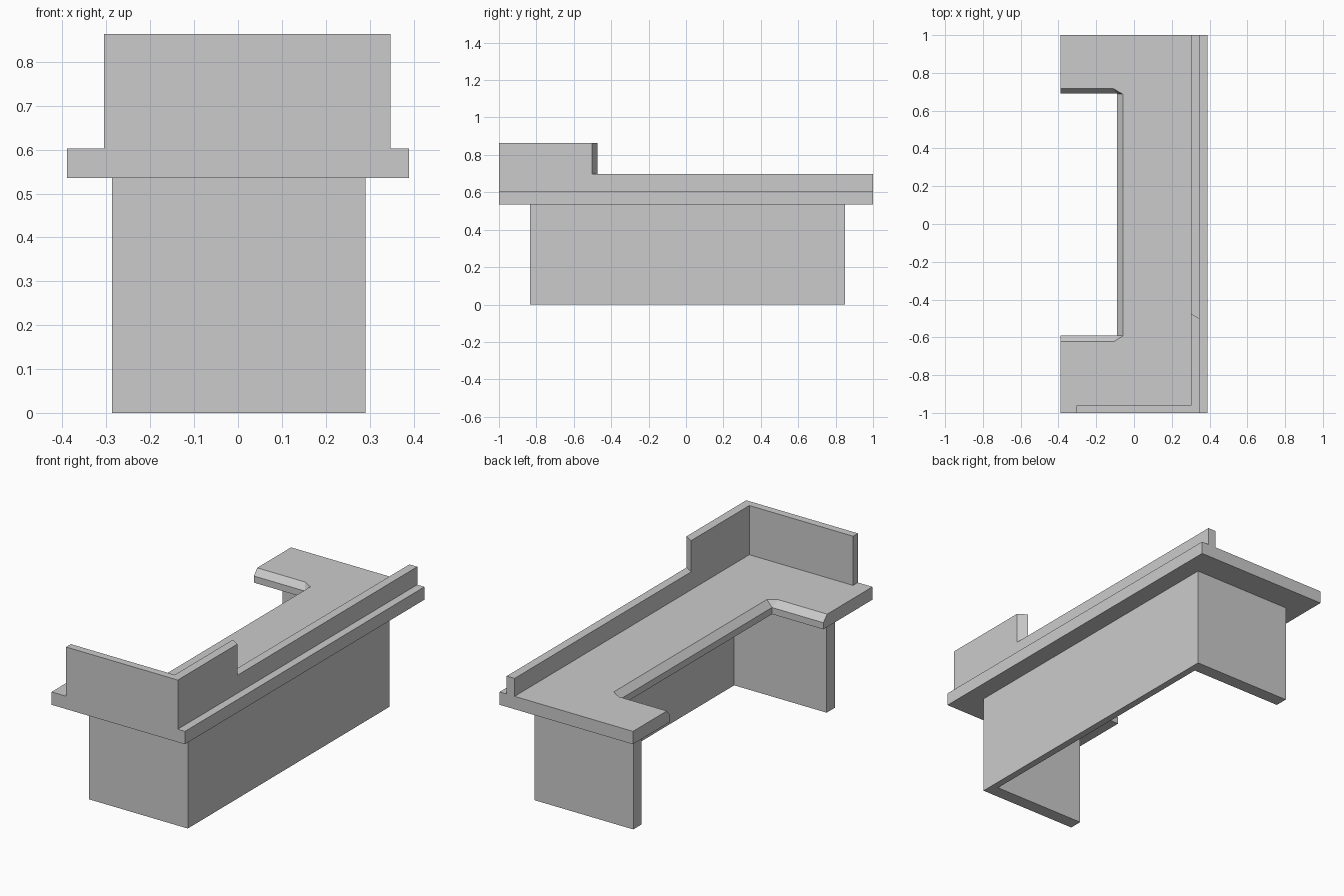
import bpy, bmesh

if "Cube" in bpy.data.objects:
    bpy.data.objects.remove(bpy.data.objects["Cube"])


def loft(name, rings):
    """Solid through stacked outlines: rings = [(z, [(x, y), ...]), ...], counter-clockwise."""
    bm = bmesh.new()
    loops = [[bm.verts.new((x, y, z)) for x, y in pts] for z, pts in rings]
    n = len(loops[0])
    for a, b in zip(loops, loops[1:]):
        for i in range(n):
            j = (i + 1) % n
            bm.faces.new((a[i], a[j], b[j], b[i]))
    bm.faces.new(loops[0][::-1])
    bm.faces.new(loops[-1])
    bmesh.ops.remove_doubles(bm, verts=bm.verts, dist=1e-4)
    bmesh.ops.recalc_face_normals(bm, faces=bm.faces)
    mesh = bpy.data.meshes.new(name)
    bm.to_mesh(mesh)
    bm.free()
    obj = bpy.data.objects.new(name, mesh)
    bpy.context.collection.objects.link(obj)
    return obj


def prism(name, pts, z0, z1):
    return loft(name, [(z0, pts), (z1, pts)])


W = 0.39                                   # half width of the counter
Z_UNDER, Z_CHAMFER, Z_TOP = 0.535, 0.57, 0.603

# U-shaped counter top with a chamfered inner edge (corner points doubled to merge)
outer = [(-W, -1), (W, -1), (W, 1), (-W, 1)]
lower = outer + [(-W, 0.69), (-0.09, 0.69), (-0.09, 0.69),
                 (-0.09, -0.59), (-0.09, -0.59), (-W, -0.59)]
upper = outer + [(-W, 0.717), (-0.11, 0.717), (-0.058, 0.687),
                 (-0.058, -0.592), (-0.105, -0.622), (-W, -0.622)]
loft("counter_top", [(Z_UNDER, lower), (Z_CHAMFER, lower), (Z_TOP, upper)])

# U-shaped base: long modesty panel with two end panels
x0, x1, y0, y1 = -0.287, 0.291, -0.835, 0.85
t_end, t_long = 0.07, 0.037
prism("base_panels", [(x0, y0), (x1, y0), (x1, y1), (x0, y1),
                      (x0, y1 - t_end), (x1 - t_long, y1 - t_end),
                      (x1 - t_long, y0 + t_end), (x0, y0 + t_end)], 0, Z_UNDER)

# Tall screen wrapping the front corner, with a slanted end
prism("tall_screen", [(-0.305, -1), (0.348, -1), (0.348, -0.503), (0.302, -0.473),
                      (0.302, -0.96), (-0.305, -0.96)], Z_TOP, 0.863)

# Low rail continuing along the long side
prism("low_rail", [(0.302, -0.473), (0.348, -0.503), (0.348, 1), (0.302, 1)], Z_TOP, 0.698)
